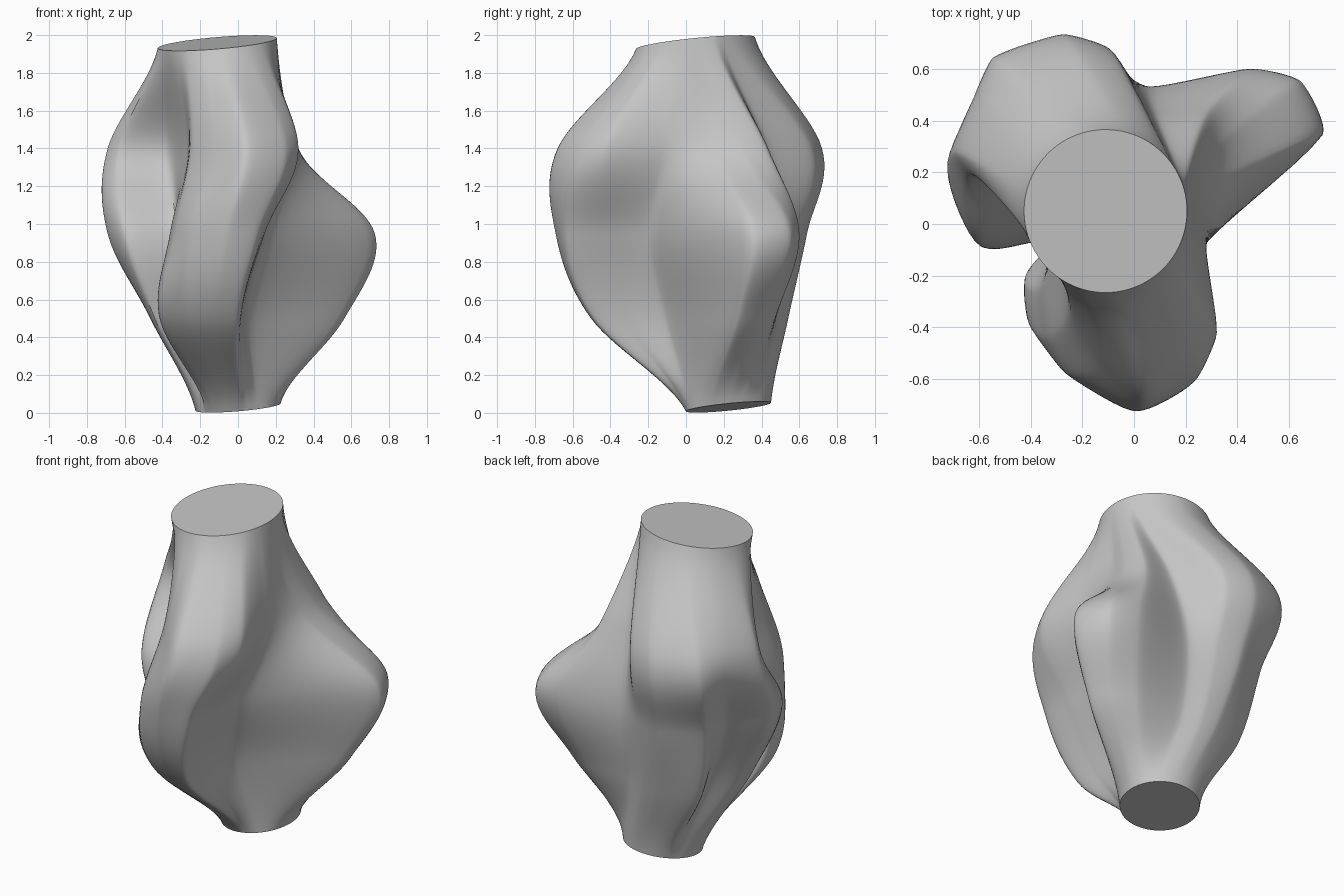
import bpy, bmesh, math
from mathutils import Vector

if "Cube" in bpy.data.objects:
    bpy.data.objects.remove(bpy.data.objects["Cube"])

AROUND, UP = 8, 14          # subdivisions per profile point and per level

# Lobed cross-sections at three heights, counter-clockwise from the right lobe
LOW = [(.56, .27), (.50, .40), (.36, .47), (.06, .48), (-.06, .53), (-.17, .54),
       (-.40, .44), (-.34, .28), (-.46, .14), (-.44, -.03), (-.25, -.02), (-.41, -.18),
       (-.40, -.32), (-.27, -.44), (-.11, -.50), (0, -.49), (.02, -.32), (.06, -.10)]
MID = [(.72, .34), (.64, .55), (.45, .60), (.06, .53), (-.10, .61), (-.26, .64),
       (-.49, .52), (-.51, .34), (-.69, .14), (-.60, -.08), (-.32, -.06), (-.36, -.25),
       (-.34, -.44), (-.26, -.58), (-.06, -.69), (.11, -.64), (.14, -.42), (.16, -.18)]
HIGH = [(.31, .16), (.32, .30), (.28, .43), (.08, .43), (-.08, .66), (-.26, .72),
        (-.53, .64), (-.61, .50), (-.69, .28), (-.63, .19), (-.37, .17), (-.27, -.10),
        (-.25, -.35), (-.13, -.53), (.04, -.68), (.25, -.56), (.32, -.42), (.28, -.10)]
# Where each profile point lands on the end circles, in degrees
FOOT = [-25, 0, 20, 50, 75, 95, 130, 150, 172, 200, 215, 225, 238, 250, 262, 272, 282, 300]
NECK = [-3, 8, 17, 27, 40, 75, 112, 135, 165, 193, 212, 226, 240, 258, 278, 300, 320, 341]


def hermite(p, q, m, n, t):
    a, b = t * t * (3 - 2 * t), t * (1 - t)
    return p * (1 - a) + q * a + m * (b * (1 - t)) - n * (b * t)


def section(points, z):
    """Closed soft-cornered curve through the profile points."""
    pts = [Vector((x, y, z)) for x, y in points]
    n, ring = len(pts), []
    for i in range(n):
        a, p, q, b = (pts[(i + k) % n] for k in (-1, 0, 1, 2))
        # short tangents keep the flanks flat and the corners tight
        size = (q - p).length * .55
        m, o = (q - a).normalized() * size, (b - p).normalized() * size
        ring += [hermite(p, q, m, o, k / AROUND) for k in range(AROUND)]
    return ring


def circle(angles, centre, radius):
    """Tilted end circle with points spaced to match the sections."""
    ring, n = [], len(angles)
    for i in range(n):
        a, b = angles[i], angles[(i + 1) % n] + (360 if i == n - 1 else 0)
        for k in range(AROUND):
            t = math.radians(a + (b - a) * k / AROUND)
            x, y = radius * math.cos(t), radius * math.sin(t)
            ring.append(Vector((centre[0] + x, centre[1] + y,
                                centre[2] + .085 * x + .1 * y)))
    return ring


levels = [circle(FOOT, (0, .225, .031), .225),
          section(LOW, .5), section(MID, .95), section(HIGH, 1.4),
          circle(NECK, (-.11, .05, 1.958), .315)]


def tangent(level, j):
    if 0 < level < len(levels) - 1:
        return (levels[level + 1][j] - levels[level - 1][j]) * .5
    k = 0 if level == 0 else level - 1
    d = levels[k + 1][j] - levels[k][j]
    return Vector((d.x * .5, d.y * .5, d.z))      # ends straighten up


# Loft the body through all levels
bm = bmesh.new()
count = len(levels[0])
rows = []
for s in range(len(levels) - 1):
    for k in range(UP + (s == len(levels) - 2)):
        rows.append([bm.verts.new(hermite(levels[s][j], levels[s + 1][j],
                                          tangent(s, j), tangent(s + 1, j), k / UP))
                     for j in range(count)])
for low, high in zip(rows, rows[1:]):
    for j in range(count):
        i = (j + 1) % count
        bm.faces.new((low[j], low[i], high[i], high[j]))

# Flat end caps
bm.faces.new(rows[0][::-1])
bm.faces.new(rows[-1])

mesh = bpy.data.meshes.new("twisted_body")
bm.to_mesh(mesh)
bm.free()
body = bpy.data.objects.new("twisted_body", mesh)
bpy.context.collection.objects.link(body)

grey = bpy.data.materials.new("plain_grey")
grey.diffuse_color = (.56, .56, .56, 1)
grey.use_nodes = True
grey.node_tree.nodes["Principled BSDF"].inputs["Base Color"].default_value = grey.diffuse_color
mesh.materials.append(grey)

bpy.context.view_layer.objects.active = body
body.select_set(True)
bpy.ops.object.shade_smooth_by_angle(angle=math.radians(35))
